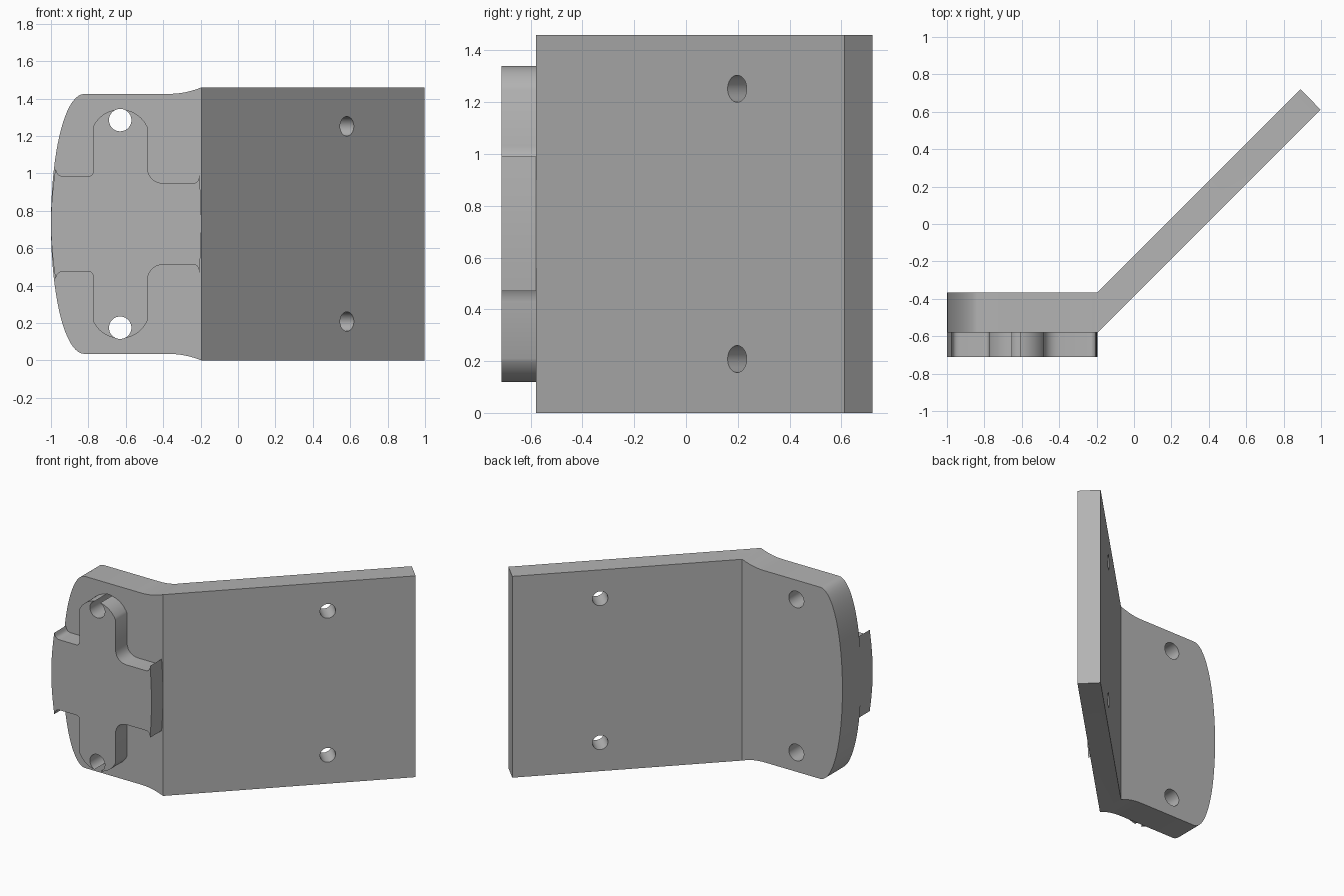
import bpy, bmesh, math
from mathutils import Vector
from mathutils.geometry import interpolate_bezier

old = bpy.data.objects.get("Cube")
if old:
    bpy.data.objects.remove(old, do_unlink=True)

MID = 0.73          # mirror height of the whole bracket
BACK, FACE, PAD = -0.365, -0.58, -0.712

grey = bpy.data.materials.new("plain_grey")
grey.use_nodes = True
colour = (0.45, 0.45, 0.45, 1)
grey.diffuse_color = colour
grey.node_tree.nodes["Principled BSDF"].inputs["Base Color"].default_value = colour


def curve(a, b, c, d, n=12):
    pts = interpolate_bezier(*[Vector((p[0], p[1], 0)) for p in (a, b, c, d)], n)
    return [(p.x, p.y) for p in pts]


def closed_outline(upper):
    """Mirror an upper half outline (left middle to right end) about MID."""
    lower = [(x, 2 * MID - z) for x, z in reversed(upper) if abs(z - MID) > 1e-4]
    return upper + lower


def prism(bm, ring, offset, skip=None):
    """Extrude a ring of points; skip leaves one side wall open."""
    a = [bm.verts.new(p) for p in ring]
    b = [bm.verts.new(Vector(p) + Vector(offset)) for p in ring]
    bm.faces.new(a)
    bm.faces.new(b[::-1])
    for i in range(len(a)):
        j = (i + 1) % len(a)
        if i != skip:
            bm.faces.new((a[i], b[i], b[j], a[j]))


def make_object(name, bm):
    bmesh.ops.remove_doubles(bm, verts=bm.verts, dist=1e-4)
    bmesh.ops.recalc_face_normals(bm, faces=bm.faces)
    mesh = bpy.data.meshes.new(name)
    bm.to_mesh(mesh)
    bm.free()
    obj = bpy.data.objects.new(name, mesh)
    bpy.context.collection.objects.link(obj)
    mesh.materials.append(grey)
    return obj


def drill(targets, name, centre, radius, angle):
    """Cut a horizontal round hole, turned about z by angle."""
    bpy.ops.mesh.primitive_cylinder_add(vertices=40, radius=radius, depth=0.8,
                                        location=centre,
                                        rotation=(math.pi / 2, 0, angle))
    cutter = bpy.context.object
    cutter.name = name
    cutter.data.materials.append(grey)
    for obj in targets:
        mod = obj.modifiers.new(name, "BOOLEAN")
        mod.object, mod.operation, mod.solver = cutter, "DIFFERENCE", "EXACT"
        bpy.context.view_layer.objects.active = obj
        bpy.ops.object.modifier_apply(modifier=name)
    bpy.data.objects.remove(cutter, do_unlink=True)


# Mounting plate with bowed end and flared neck, joined to the angled arm
bow = curve((-1, MID), (-1, 1.1), (-0.93, 1.425), (-0.82, 1.425), 20)
flare = curve((-0.38, 1.425), (-0.31, 1.425), (-0.26, 1.435), (-0.195, 2 * MID))
half = bow + flare
outline = closed_outline(half)
bm = bmesh.new()
prism(bm, [(x, FACE, z) for x, z in outline], (0, BACK - FACE, 0), len(half) - 1)
arm = [(-0.195, FACE), (0.997, 0.612), (0.89, 0.72), (-0.195, BACK)]
prism(bm, [(x, y, 0) for x, y in arm], (0, 0, 2 * MID), 3)
bracket = make_object("bent_bracket", bm)

# Raised cross-shaped pad on the front of the plate
pad_half = curve((-1, MID), (-1, 0.83), (-0.99, 0.93), (-0.976, 1.025), 8)
pad_half += curve((-0.97, 1.01), (-0.965, 0.99), (-0.95, 0.985), (-0.93, 0.985), 6)
pad_half += curve((-0.80, 0.985), (-0.785, 0.985), (-0.775, 0.995), (-0.775, 1.01), 6)
pad_half += curve((-0.775, 1.25), (-0.745, 1.31), (-0.69, 1.342), (-0.63, 1.342))
pad_half += curve((-0.63, 1.342), (-0.57, 1.342), (-0.515, 1.31), (-0.485, 1.25))[1:]
pad_half += curve((-0.485, 1.03), (-0.48, 0.98), (-0.45, 0.95), (-0.40, 0.947), 8)
pad_half += curve((-0.24, 0.947), (-0.22, 0.947), (-0.21, 0.96), (-0.207, 0.99), 6)
pad_half += curve((-0.207, 0.99), (-0.2, 0.9), (-0.196, 0.81), (-0.196, MID), 8)[1:]
bm = bmesh.new()
prism(bm, [(x, PAD, z) for x, z in closed_outline(pad_half)], (0, FACE - PAD, 0))
pad = make_object("cross_pad", bm)

# Mirrored pairs of screw holes
for side in (-1, 1):
    drill([bracket, pad], "plate_hole", (-0.63, -0.54, MID + side * 0.555), 0.06, 0)
    drill([bracket], "arm_hole", (0.53, 0.25, MID + side * 0.522), 0.052, math.pi / 4)

# Smooth the curved walls, keep corners crisp
bpy.ops.object.select_all(action="DESELECT")
for obj in (bracket, pad):
    obj.select_set(True)
bpy.context.view_layer.objects.active = bracket
bpy.ops.object.shade_smooth_by_angle(angle=math.radians(30))
